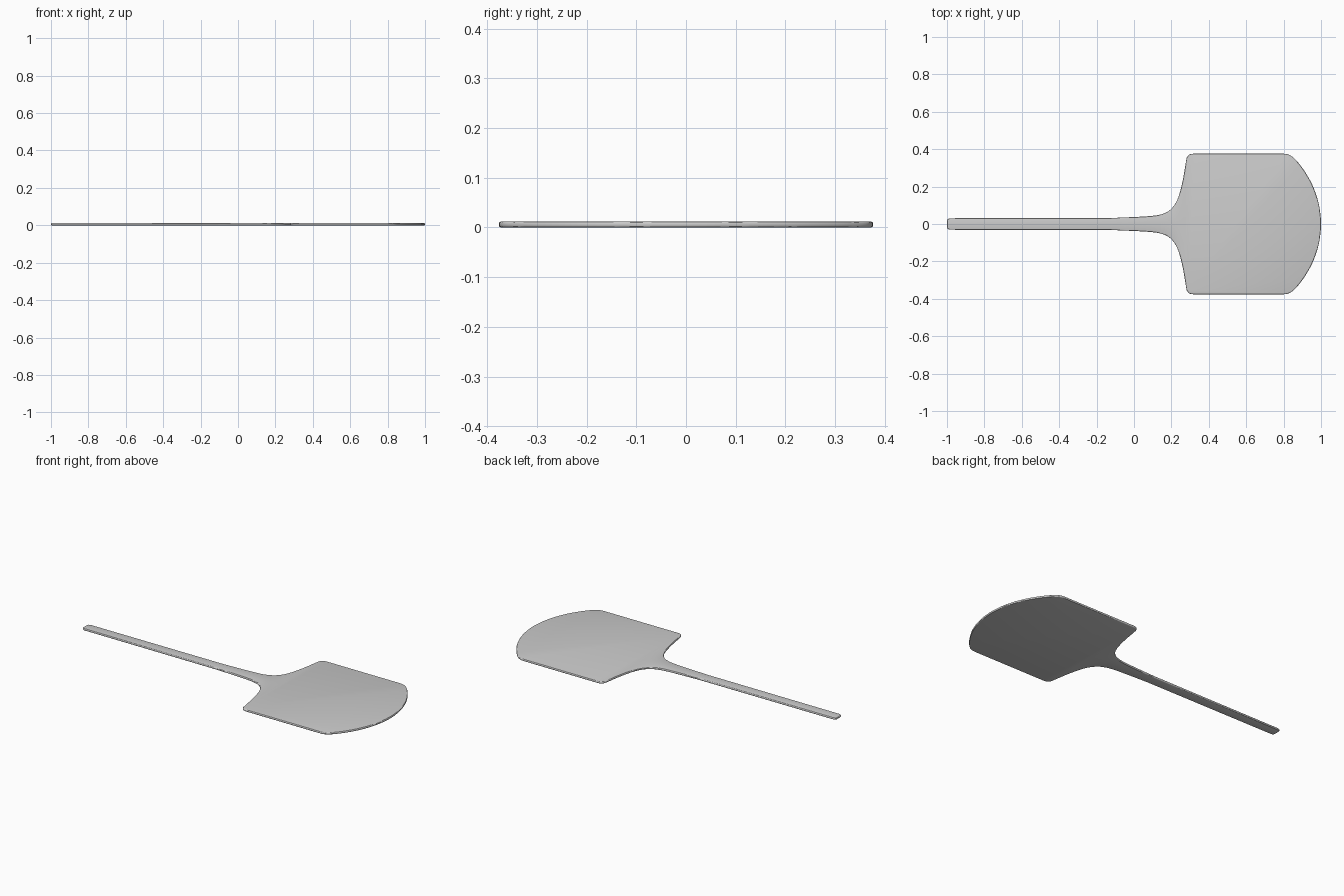
import bpy, bmesh

if "Cube" in bpy.data.objects:
    bpy.data.objects.remove(bpy.data.objects["Cube"])

THICK = 0.012


def spline(pts, before=None, after=None, n=5):
    """Smooth curve through the points (Catmull-Rom)."""
    p = [before or pts[0]] + pts + [after or pts[-1]]
    out = []
    for i in range(1, len(p) - 2):
        a, b, c, d = p[i - 1:i + 3]
        for k in range(n):
            t = k / n
            out.append(tuple(0.5 * (2 * b[j] + (c[j] - a[j]) * t
                       + (2 * a[j] - 5 * b[j] + 4 * c[j] - d[j]) * t * t
                       + (3 * b[j] - a[j] - 3 * c[j] + d[j]) * t ** 3) for j in (0, 1)))
    return out + [pts[-1]]


# Half outline: handle end, flared neck, square shoulder, rounded tip
handle = [(-1, 0), (-1, 0.017), (-0.996, 0.026), (-0.985, 0.0307)]
neck = spline([(-0.12, 0.032), (0.08, 0.042), (0.158, 0.056), (0.203, 0.085),
               (0.235, 0.138), (0.26, 0.23), (0.278, 0.335)])
shoulder = spline([(0.282, 0.355), (0.292, 0.369), (0.308, 0.375), (0.33, 0.376)], n=3)
tip = spline([(0.79, 0.376), (0.82, 0.373), (0.852, 0.355), (0.902, 0.297),
              (0.953, 0.21), (0.987, 0.11), (1, 0)], after=(0.987, -0.11))
half = handle + neck + shoulder + tip
outline = half + [(x, -y) for x, y in reversed(half[1:-1])]

# Flat spatula: mirrored outline extruded to a thin slab
bm = bmesh.new()
face = bm.faces.new([bm.verts.new((x, y, 0)) for x, y in reversed(outline)])
top = bmesh.ops.extrude_face_region(bm, geom=[face])["geom"]
bmesh.ops.translate(bm, vec=(0, 0, THICK), verts=[v for v in top if isinstance(v, bmesh.types.BMVert)])
if not any(f.normal.z < -0.9 for f in bm.faces):
    bm.faces.new([v for v in face.verts])
bmesh.ops.recalc_face_normals(bm, faces=bm.faces)

# Rounded rim along the top and bottom edges
rim = [e for e in bm.edges if abs(e.verts[0].co.z - e.verts[1].co.z) < 1e-6]
bmesh.ops.bevel(bm, geom=rim, offset=0.0045, segments=3, profile=0.5, affect='EDGES')
mesh = bpy.data.meshes.new("spatula")
bm.to_mesh(mesh)
bm.free()
spatula = bpy.data.objects.new("spatula", mesh)
bpy.context.collection.objects.link(spatula)
bpy.context.view_layer.objects.active = spatula
spatula.select_set(True)
bpy.ops.object.shade_smooth_by_angle()
